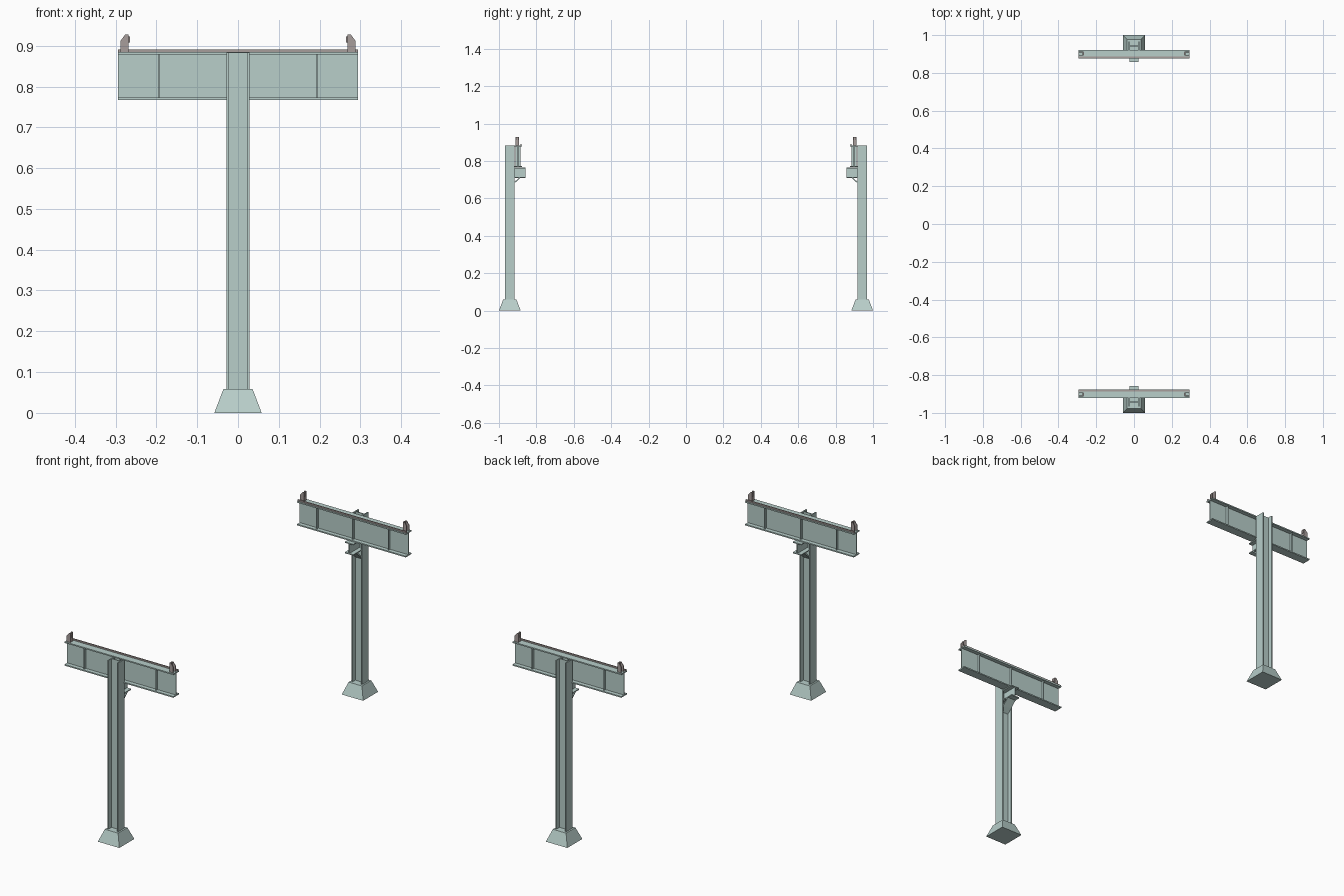
import bpy, bmesh
from mathutils import Vector

if "Cube" in bpy.data.objects:
    bpy.data.objects.remove(bpy.data.objects["Cube"], do_unlink=True)


def material(name, rgb):
    m = bpy.data.materials.new(name)
    m.use_nodes = True
    m.diffuse_color = (*rgb, 1)
    m.node_tree.nodes["Principled BSDF"].inputs["Base Color"].default_value = (*rgb, 1)
    return m


GREEN = material("pale green steel", (0.48, 0.62, 0.59))
BROWN = material("grey brown steel", (0.39, 0.34, 0.33))


def prism(name, outline, along, mat):
    """Extrude a closed outline of 3D points by the vector along."""
    bm = bmesh.new()
    face = bm.faces.new([bm.verts.new(p) for p in outline])
    out = bmesh.ops.extrude_face_region(bm, geom=[face])
    moved = [g for g in out["geom"] if isinstance(g, bmesh.types.BMVert)]
    bmesh.ops.translate(bm, verts=moved, vec=Vector(along))
    bmesh.ops.recalc_face_normals(bm, faces=bm.faces)
    mesh = bpy.data.meshes.new(name)
    bm.to_mesh(mesh)
    bm.free()
    mesh.materials.append(mat)
    obj = bpy.data.objects.new(name, mesh)
    bpy.context.collection.objects.link(obj)
    return obj


def box(name, x, y, z, mat=GREEN):
    pts = [(x[0], y[0], z[0]), (x[1], y[0], z[0]), (x[1], y[1], z[0]), (x[0], y[1], z[0])]
    return prism(name, pts, (0, 0, z[1] - z[0]), mat)


def i_section(w, d, tf, tw):
    """I outline: flanges of width w at the ends of depth d, centred."""
    a, b, c, e = w / 2, d / 2, tw / 2, d / 2 - tf
    half = [(-a, -b), (a, -b), (a, -e), (c, -e), (c, e), (a, e), (a, b), (-a, b)]
    return half + [(-a, e), (-c, e), (-c, -e), (-a, -e)]


COL_Y, GIRDER_Y = 0.942, 0.898
GIRDER_Z = (0.767, 0.884)
FLANGE = 0.006

for s, side in ((-1, "front"), (1, "back")):
    # tapered footing
    base = box(side + "_footing", (-0.058, 0.058),
               (s * COL_Y - 0.058, s * COL_Y + 0.058), (0, 0.058))
    for v in base.data.vertices:
        if v.co.z > 0.03:
            v.co.x *= 0.62
            v.co.y = s * COL_Y + (v.co.y - s * COL_Y) * 0.62

    # column with flanges facing sideways
    prism(side + "_column",
          [(v, s * COL_Y + u, 0.055) for u, v in i_section(0.05, 0.056, 0.005, 0.004)],
          (0, 0, 0.828), GREEN)

    # bracket stub and the sloping brace under it
    zb = (0.71 + 0.766) / 2
    prism(side + "_bracket",
          [(u, s * 0.94, zb + v) for u, v in i_section(0.046, 0.056, 0.005, 0.004)],
          (0, -s * 0.082, 0), GREEN)
    prism(side + "_bracket_brace",
          [(-0.023, s * y, z) for y, z in
           ((0.94, 0.66), (0.917, 0.68), (0.884, 0.711), (0.892, 0.711), (0.94, 0.667))],
          (0.046, 0, 0), GREEN)

    # runway girder
    zg = sum(GIRDER_Z) / 2
    gy = s * GIRDER_Y
    prism(side + "_girder",
          [(-0.294, gy + u, zg + v) for u, v in
           i_section(0.044, GIRDER_Z[1] - GIRDER_Z[0], FLANGE, 0.004)],
          (0.588, 0, 0), GREEN)
    for x in (-0.194, 0, 0.194):
        box(side + "_stiffener", (x - 0.002, x + 0.002), (gy - 0.014, gy + 0.014),
            (GIRDER_Z[0] + FLANGE, GIRDER_Z[1] - FLANGE))

    # rail on the inner part of the girder top
    ry = gy - s * 0.015
    box(side + "_rail", (-0.294, 0.294), (ry - 0.003, ry + 0.003), (0.884, 0.891), BROWN)

    # end stops: two cheek plates, an inner plate and a small buffer
    sy = s * 0.902
    for e in (-1, 1):
        cheek = ((0.268, 0.884), (0.288, 0.884), (0.288, 0.912), (0.276, 0.928), (0.268, 0.928))
        for off in (-0.01, 0.007):
            prism(side + "_stop_cheek", [(e * x, sy + off, z) for x, z in cheek],
                  (0, 0.003, 0), BROWN)
        box(side + "_stop_plate", sorted((e * 0.268, e * 0.272)),
            (sy - 0.01, sy + 0.01), (0.884, 0.928), BROWN)
        box(side + "_stop_buffer", sorted((e * 0.265, e * 0.268)),
            (sy - 0.006, sy + 0.006), (0.908, 0.922), BROWN)
